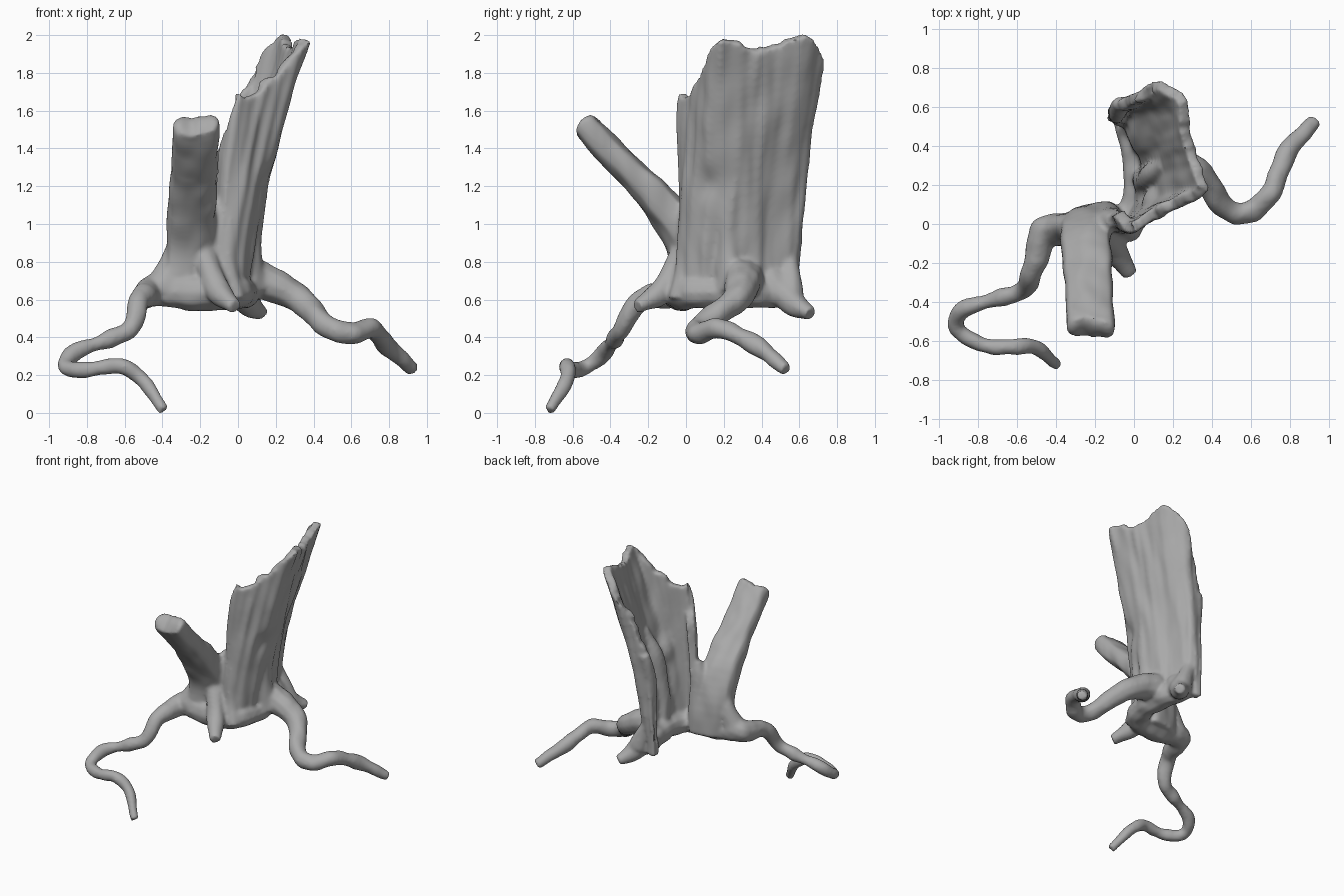
import bpy, bmesh, math
from mathutils import Vector, noise

cube = bpy.data.objects.get("Cube")
if cube:
    bpy.data.objects.remove(cube, do_unlink=True)

wood = bpy.data.materials.new("weathered grey wood")
wood.use_nodes = True
GREY = (0.4, 0.4, 0.4, 1)
wood.diffuse_color = GREY
wood.node_tree.nodes["Principled BSDF"].inputs["Base Color"].default_value = GREY
parts = []


def add_object(name, data):
    ob = bpy.data.objects.new(name, data)
    bpy.context.collection.objects.link(ob)
    parts.append(ob)
    return ob


def mesh_from(name, bm):
    me = bpy.data.meshes.new(name)
    bm.to_mesh(me)
    bm.free()
    return add_object(name, me)


def spline(points, steps):
    """Catmull-Rom samples through points of any dimension."""
    pts = [Vector(p) for p in points]
    pts = [pts[0] * 2 - pts[1]] + pts + [pts[-1] * 2 - pts[-2]]
    out = []
    for a, b, c, d in zip(pts, pts[1:], pts[2:], pts[3:]):
        for s in range(steps):
            t = s / steps
            out.append((b * 2 + (c - a) * t + (a * 2 - b * 5 + c * 4 - d) * t * t
                        + (b * 3 - a - c * 3 + d) * t ** 3) / 2)
    return out + [pts[-2]]


def limb(name, points):
    """Tapered round limb; each point is x, y, z, radius."""
    cu = bpy.data.curves.new(name, 'CURVE')
    cu.dimensions = '3D'
    cu.bevel_depth = 1
    cu.bevel_resolution = 3
    cu.use_fill_caps = True
    samples = spline(points, 6)
    sp = cu.splines.new('POLY')
    sp.points.add(len(samples) - 1)
    for p, s in zip(sp.points, samples):
        p.co = (s[0], s[1], s[2], 1)
        p.radius = s[3]
    return add_object(name, cu)


def bump(x, centre, width):
    return math.exp(-((x - centre) / width) ** 2)


# Hollow trunk wall: foot and broken rim of each plank, front edge to rear edge
feet = [(-.17, .04), (-.12, -.03), (-.06, -.045), (.01, 0), (.05, .1), (.075, .22), (.07, .33),
        (.045, .43), (.0, .52), (-.05, .57), (-.1, .59), (-.14, .585)]
rims = [(-.1, .04, 1.43), (-.01, -.045, 1.67), (.1, .01, 1.7), (.22, .08, 1.82),
        (.37, .15, 1.97), (.36, .27, 1.97), (.32, .38, 1.92), (.29, .49, 1.96),
        (.27, .65, 2.0), (.13, .74, 1.87), (.03, .69, 1.72), (-.09, .63, 1.43)]
ROWS, FOOT_Z, STEPS = 40, 0.6, 8
bm = bmesh.new()
grid = []
for i, (foot, rim) in enumerate(zip(spline([f + (0,) for f in feet], STEPS),
                                    spline(rims, STEPS))):
    plank = i / STEPS
    top = rim.z + 0.04 * noise.noise(Vector((i * 0.45, 3, 0)))
    column = []
    for r in range(ROWS + 1):
        t = r / ROWS
        p = foot.lerp(rim, t ** 1.5)
        p.z = FOOT_Z + (top - FOOT_Z) * t
        push = 0.014 * noise.noise(Vector((i * 0.3, p.z * 1.5, 7)))
        # Rotted groove low on the outside and a small dent near the front
        push -= 0.05 * bump(plank, 7.5, 0.9) * bump(p.z, 1.05, 0.3)
        push -= 0.04 * bump(plank, 3.9, 0.4) * bump(p.z, 1.22, 0.08)
        p += Vector((p.x + .1, p.y - .3, 0)).normalized() * push
        column.append(bm.verts.new(p))
    grid.append(column)
for a, b in zip(grid, grid[1:]):
    for r in range(ROWS):
        bm.faces.new((a[r], b[r], b[r + 1], a[r + 1]))
wall = mesh_from("trunk_wall", bm)
solid = wall.modifiers.new("thickness", 'SOLIDIFY')
solid.thickness = 0.06
solid.offset = -1

# Slab that rises from the base and bends forward; rows are x, y, z, width, thickness
spine = spline([(-.25, .01, .6, .32, .17), (-.25, .0, .85, .27, .18), (-.245, -.09, 1.06, .26, .2),
                (-.235, -.26, 1.25, .25, .165), (-.22, -.53, 1.53, .24, .15)], 4)
bm = bmesh.new()
bmesh.ops.create_cube(bm, size=1)
bmesh.ops.subdivide_edges(bm, edges=bm.edges[:], cuts=len(spine) - 2, use_grid_fill=True)
last = len(spine) - 1
for v in bm.verts:
    k = round((v.co.z + 0.5) * last)
    side, depth = v.co.x, v.co.y
    x, y, z, width, thick = spine[k]
    along = (spine[min(k + 1, last)] - spine[max(k - 1, 0)]).yz.normalized()
    offset = depth * thick * (1 - 1.2 * side * side)
    twist = 0.3 * side * width * (1 - k / last)
    v.co = Vector((x + side * width * (1 - 0.5 * depth * depth),
                   y + along.y * offset + twist, z - along.x * offset))
    if k == last:
        rounding = 0.025 - 0.08 * depth * depth + 0.03 * noise.noise(Vector((side * 4, 2, 2)))
        v.co += Vector((0, along.x, along.y)) * (rounding + 0.03 * side)
mesh_from("leaning_slab", bm)

# Stump base and ribs that tie wall, slab and roots together
limb("base_ring", [(-.43, -.02, .66, .075), (-.25, -.03, .65, .1), (-.06, 0, .65, .09),
                   (.02, .12, .65, .085), (.02, .35, .65, .085), (-.04, .54, .64, .07)])
limb("slab_web", [(-.13, .03, .65, .08), (-.13, .03, .85, .075), (-.13, .02, 1.02, .06),
                  (-.11, .02, 1.14, .04)])
limb("left_flare", [(-.4, -.03, .68, .09), (-.36, -.01, .8, .065), (-.33, -.02, .93, .04)])
limb("front_rib", [(-.02, -.03, .61, .065), (-.05, -.01, .8, .05), (-.04, .0, 1.1, .035)])
limb("outer_rib", [(.07, .24, .66, .085), (.06, .22, .9, .065), (.1, .25, 1.2, .065),
                   (.16, .3, 1.42, .04)])
limb("rear_strip", [(.02, .55, .64, .075), (-.06, .545, .85, .05), (-.09, .555, 1.1, .045),
                    (-.08, .59, 1.3, .05), (-.07, .62, 1.41, .04)])

# Roots
limb("right_front_root", [(-.38, -.02, .68, .09), (-.47, -.06, .65, .08), (-.52, -.24, .61, .058),
                          (-.57, -.34, .46, .05), (-.73, -.39, .385, .045), (-.87, -.43, .33, .045),
                          (-.91, -.53, .255, .043), (-.8, -.61, .24, .042), (-.62, -.635, .26, .042),
                          (-.51, -.63, .19, .04), (-.39, -.72, .025, .032)])
limb("left_root", [(.02, .3, .74, .11), (.16, .3, .7, .1), (.32, .27, .62, .075),
                   (.42, .14, .52, .065), (.51, .06, .45, .06), (.62, .07, .435, .057),
                   (.71, .18, .46, .055), (.79, .37, .37, .05), (.93, .53, .24, .038)])
limb("front_stub_root", [(-.18, -.02, .85, .07), (-.12, -.1, .69, .065),
                         (-.07, -.18, .62, .055), (-.015, -.26, .575, .04)])
limb("rear_stub_root", [(-.02, .45, .72, .08), (.05, .56, .6, .07), (.13, .66, .535, .04)])

# Fuse the parts into one continuous piece of wood
bpy.ops.object.select_all(action='DESELECT')
for ob in parts:
    ob.select_set(True)
bpy.context.view_layer.objects.active = wall
bpy.ops.object.convert(target='MESH')
bpy.ops.object.join()
stump = bpy.context.view_layer.objects.active
stump.name = stump.data.name = "tree_stump"
remesh = stump.modifiers.new("fuse", 'REMESH')
remesh.mode = 'VOXEL'
remesh.voxel_size = 0.013
smooth = stump.modifiers.new("soften", 'SMOOTH')
smooth.factor = 0.5
smooth.iterations = 8
bpy.ops.object.convert(target='MESH')

# Weathered grain, stretched along the trunk
me = stump.data
bm = bmesh.new()
bm.from_mesh(me)
bm.normal_update()
moves = [v.normal * 0.011 * noise.noise(Vector((v.co.x * 11, v.co.y * 11, v.co.z * 4)))
         for v in bm.verts]
for v, move in zip(bm.verts, moves):
    v.co += move
low = min(v.co.z for v in bm.verts)
bmesh.ops.translate(bm, verts=bm.verts[:], vec=(0, 0, -low))
bm.to_mesh(me)
bm.free()
me.materials.clear()
me.materials.append(wood)
bpy.ops.object.shade_smooth_by_angle(angle=math.radians(50))
